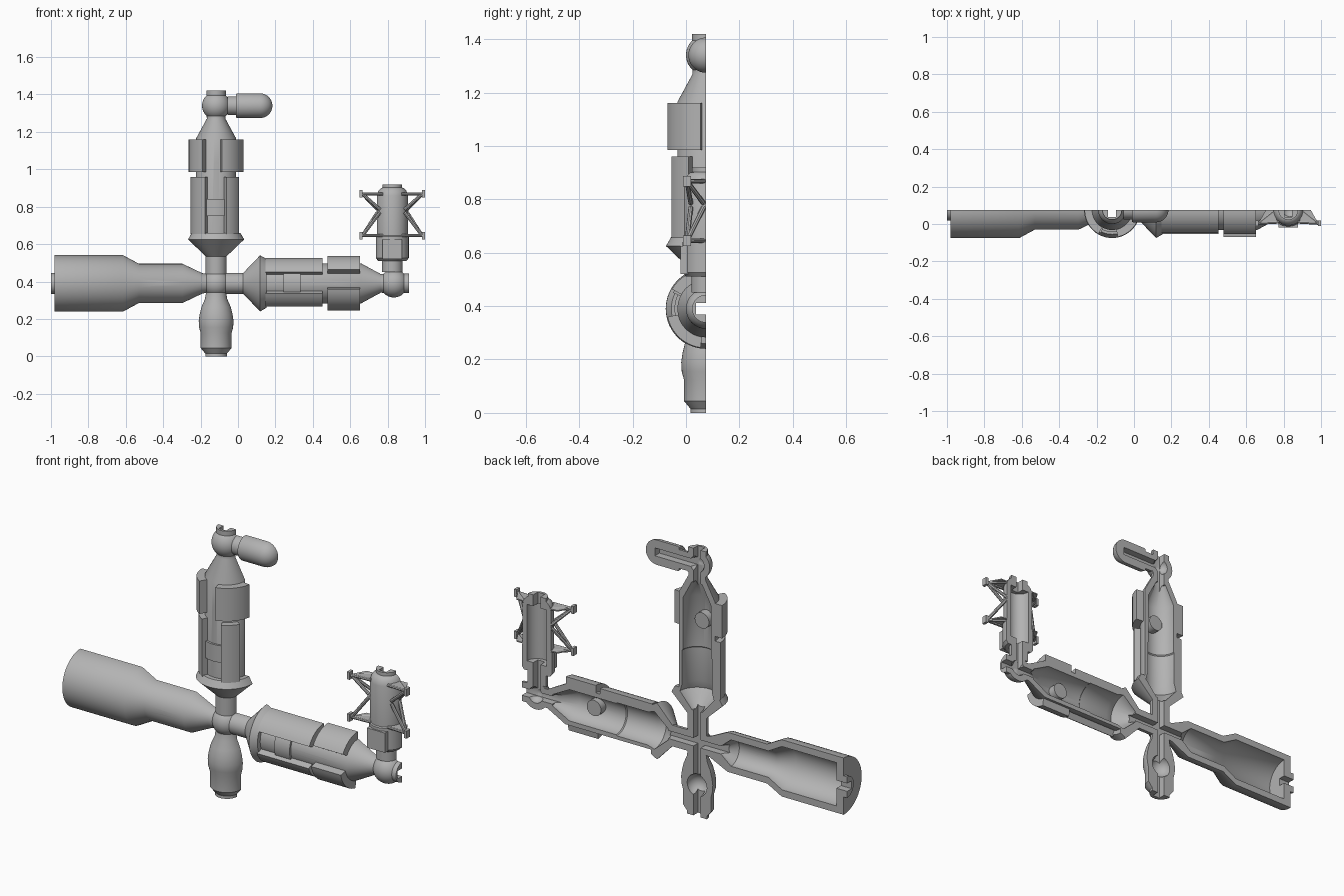
import bpy, bmesh
from math import sin, cos, pi, radians
from mathutils import Vector

cube = bpy.data.objects.get("Cube")
if cube:
    bpy.data.objects.remove(cube, do_unlink=True)

grey = bpy.data.materials.new("plain_grey")
grey.use_nodes = True
grey.diffuse_color = (0.45, 0.45, 0.45, 1)
grey.node_tree.nodes["Principled BSDF"].inputs["Base Color"].default_value = (0.45, 0.45, 0.45, 1)

CUT = 0.075                         # y of the section plane, which holds every axis
HUB = Vector((-0.117, CUT, 0.39))
UP, DOWN = Vector((0, 0, 1)), Vector((0, 0, -1))
EAST, WEST = Vector((1, 0, 0)), Vector((-1, 0, 0))
FRONT = Vector((0, -1, 0))


def finish(name, bm):
    bmesh.ops.recalc_face_normals(bm, faces=bm.faces)
    me = bpy.data.meshes.new(name)
    bm.to_mesh(me)
    bm.free()
    me.materials.append(grey)
    me.shade_smooth()
    me.set_sharp_from_angle(angle=radians(32))
    ob = bpy.data.objects.new(name, me)
    bpy.context.collection.objects.link(ob)
    return ob


def sweep(name, pts, origin, axis, start=0, end=180):
    """Turn a closed (radius, distance) outline part of the way round an axis."""
    bm = bmesh.new()
    side = Vector((axis.z, 0, -axis.x))
    steps = max(6, int((end - start) / 6))
    rings = []
    for i in range(steps + 1):
        a = radians(start + (end - start) * i / steps)
        out = side * cos(a) + FRONT * sin(a)
        rings.append([bm.verts.new(origin + axis * t + out * r) for r, t in pts])
    n = len(pts)
    for a, b in zip(rings, rings[1:]):
        for k in range(n):
            m = (k + 1) % n
            if pts[k][0] == 0 and pts[m][0] == 0:
                continue
            quad = [a[k], a[m], b[m], b[k]]
            if pts[k][0] == 0:
                quad = [a[k], a[m], b[m]]
            elif pts[m][0] == 0:
                quad = [a[k], a[m], b[k]]
            bm.faces.new(quad)
    bm.faces.new(rings[0])
    bm.faces.new(rings[-1])
    bmesh.ops.remove_doubles(bm, verts=bm.verts, dist=1e-5)
    loose = [v for v in bm.verts if not v.link_faces]
    bmesh.ops.delete(bm, geom=loose, context='VERTS')
    return finish(name, bm)


def arc(centre, radius, first=0, last=180, n=12):
    angles = [radians(first + (last - first) * i / n) for i in range(n + 1)]
    return [(0 if abs(sin(a)) < 1e-6 else radius * sin(a), centre - radius * cos(a)) for a in angles]


def hollow(name, outer, cavity, origin, axis):
    return sweep(name, outer + cavity[::-1], origin, axis)


def box(name, low, high):
    bm = bmesh.new()
    bmesh.ops.create_cube(bm, size=1)
    low, high = Vector(low), Vector(high)
    for v in bm.verts:
        v.co = (low + high) / 2 + v.co * (high - low)
    return finish(name, bm)


def rod(name, p, q, r, sides=8):
    p, q = Vector(p), Vector(q)
    bm = bmesh.new()
    bmesh.ops.create_cone(bm, cap_ends=True, segments=sides, radius1=r, radius2=r, depth=(q - p).length)
    rot = (q - p).to_track_quat('Z', 'Y')
    for v in bm.verts:
        v.co = (p + q) / 2 + rot @ v.co
    return finish(name, bm)


cutters = []


def cutter(ob):
    ob.hide_render = True
    cutters.append(ob)
    return ob


def carve(ob, *tools):
    for t in tools:
        mod = ob.modifiers.new("cut", 'BOOLEAN')
        mod.operation, mod.solver, mod.object = 'DIFFERENCE', 'EXACT', t
    dg = bpy.context.evaluated_depsgraph_get()
    me = bpy.data.meshes.new_from_object(ob.evaluated_get(dg))
    ob.modifiers.clear()
    ob.data = me
    me.set_sharp_from_angle(angle=radians(32))


# Square passages along the axes and small round portholes
W, DEEP, BACK = 0.021, 0.037, 0.12
DOCK = Vector((0.825, CUT, 0.39))
passage_x = cutter(box("passage_x", (-1.1, DEEP, HUB.z - W), (1.1, BACK, HUB.z + W)))
passage_z = cutter(box("passage_z", (HUB.x - W, DEEP, -0.1), (HUB.x + W, BACK, 1.5)))
passage_dock = cutter(box("passage_dock", (DOCK.x - W, DEEP, 0.39), (DOCK.x + W, BACK, 1.1)))
passage_pod = cutter(box("passage_pod", (HUB.x, DEEP, 1.34 - W), (0.13, BACK, 1.34 + W)))


def porthole(x, z, r):
    return cutter(rod("porthole", (x, -0.2, z), (x, 0.2, z), r, 16))


# Central hub
hub = sweep("hub", arc(0, 0.073), HUB, UP)
carve(hub, passage_x, passage_z)

# Twin laboratory modules: one upright, one to the left side
lab_outer = ([(0, .05), (.056, .05), (.056, .145), (.15, .235), (.13, .27), (.107, .27),
              (.107, .775), (.05, .88)] + arc(.95, .075, 42, 138)
             + [(.052, 1.005), (.052, 1.03), (0, 1.03)])
lab_cavity = ([(0, .17), (.03, .17), (.1, .25), (.088, .29), (.088, .47), (.083, .475),
               (.083, .75), (.03, .85), (0, .85)] + arc(.95, .042))


def lab(prefix, axis, *passages):
    hole_at = HUB + axis * 0.635
    hole = porthole(hole_at.x, hole_at.z, 0.012)
    body = hollow(prefix + "_body", lab_outer, lab_cavity, HUB, axis)
    carve(body, hole, *passages)
    fitting = rod(prefix + "_inner_fitting", (hole_at.x, -0.02, hole_at.z), (hole_at.x, 0.034, hole_at.z), 0.042, 20)
    carve(fitting, hole)
    # Outer shield panels: inner and outer radius, ends, and angles around the axis
    for label, r, t0, t1, a0, a1 in (
            ("upper_shield_a", .147, .595, .77, 8, 78), ("upper_shield_b", .147, .595, .77, 120, 180),
            ("lower_shield_a", .14, .265, .57, 28, 67), ("lower_shield_b", .137, .265, .57, 116, 180),
            ("hatch_plate", .118, .36, .45, 60, 120)):
        sweep(prefix + "_" + label, [(.1, t0), (r, t0), (r, t1), (.1, t1)], HUB, axis, a0, a1)


lab("upright_lab", UP, passage_z, passage_pod)
lab("left_lab", EAST, passage_x, passage_dock)

# Large stepped module on the right side
core = hollow("stepped_module",
              [(0, .05), (.05, .05), (.055, .075), (.105, .18), (.105, .413), (.151, .498),
               (.151, .863), (.056, .863), (.056, .883), (0, .883)],
              [(0, .14), (.02, .14), (.07, .2), (.07, .42), (.115, .5), (.115, .82), (0, .82)],
              HUB, WEST)
carve(core, passage_x, porthole(-0.42, 0.39, 0.012))

# Bulb-shaped module below
bulb = hollow("bulb_module",
              [(0, .05), (.054, .05), (.06, .085), (.078, .125), (.088, .165), (.093, .2),
               (.091, .235), (.083, .265), (.083, .345), (.058, .375), (.058, .39), (0, .39)],
              arc(.225, .058), HUB, DOWN)
carve(bulb, passage_z)

# Round-ended pod beside the top node
pod = sweep("pod", [(0, .06), (.05, .06), (.05, .105), (.062, .105), (.066, .113)]
            + arc(.235, .066, 90, 180), Vector((HUB.x, CUT, 1.34)), EAST)
carve(pod, passage_pod)

# Docking module standing on the end node
dock_body = hollow("dock_body",
                   [(0, .06), (.055, .06), (.055, .12), (.075, .12), (.088, .135), (.088, .25),
                    (.083, .255), (.083, .47), (.075, .495), (.06, .51), (.053, .512),
                    (.053, .53), (0, .53)],
                   [(0, .17), (.058, .17), (.058, .47), (0, .47)], DOCK, UP)
dock_box = box("dock_box", (DOCK.x - .053, -.02, .52), (DOCK.x + .053, .012, .625))
ports = [porthole(DOCK.x + d, .572, .008) for d in (-.027, 0, .027)]
carve(dock_body, passage_dock, *ports)
carve(dock_box, *ports)

# Outrigger trusses with end pads, on both sides at two levels
for s, label in ((-1, "right"), (1, "left")):
    for level, foot, tier in ((.868, .785, "top"), (.645, .77, "low")):
        name = label + "_" + tier
        tip = Vector((DOCK.x + s * .16, .004, level))

        def at(dx, y, z):
            return (DOCK.x + s * dx, y, z)
        rod(name + "_spar", at(.05, .01, level), tip, .008)
        rod(name + "_rear_spar", at(.08, CUT - .008, level), tip, .008)
        rod(name + "_brace", at(.066, .018, foot), tip, .009)
        rod(name + "_rear_brace", at(.08, CUT - .009, foot), tip, .009)
        x0, x1 = sorted((tip.x, DOCK.x + s * .175))
        box(name + "_pad", (x0, -.012, level - .02), (x1, .018, level + .02))
        # thin gusset plate between the spars
        bm = bmesh.new()
        tri = [bm.verts.new(p) for p in (tip, at(.12, CUT, level), at(.07, CUT, level), at(.06, .01, level))]
        plate = bm.faces.new(tri)
        ext = bmesh.ops.extrude_face_region(bm, geom=[plate])["geom"]
        for v in ext:
            if isinstance(v, bmesh.types.BMVert):
                v.co.z += .006
        finish(name + "_gusset", bm)

# Remove the temporary cutting shapes
for c in cutters:
    bpy.data.objects.remove(c, do_unlink=True)
